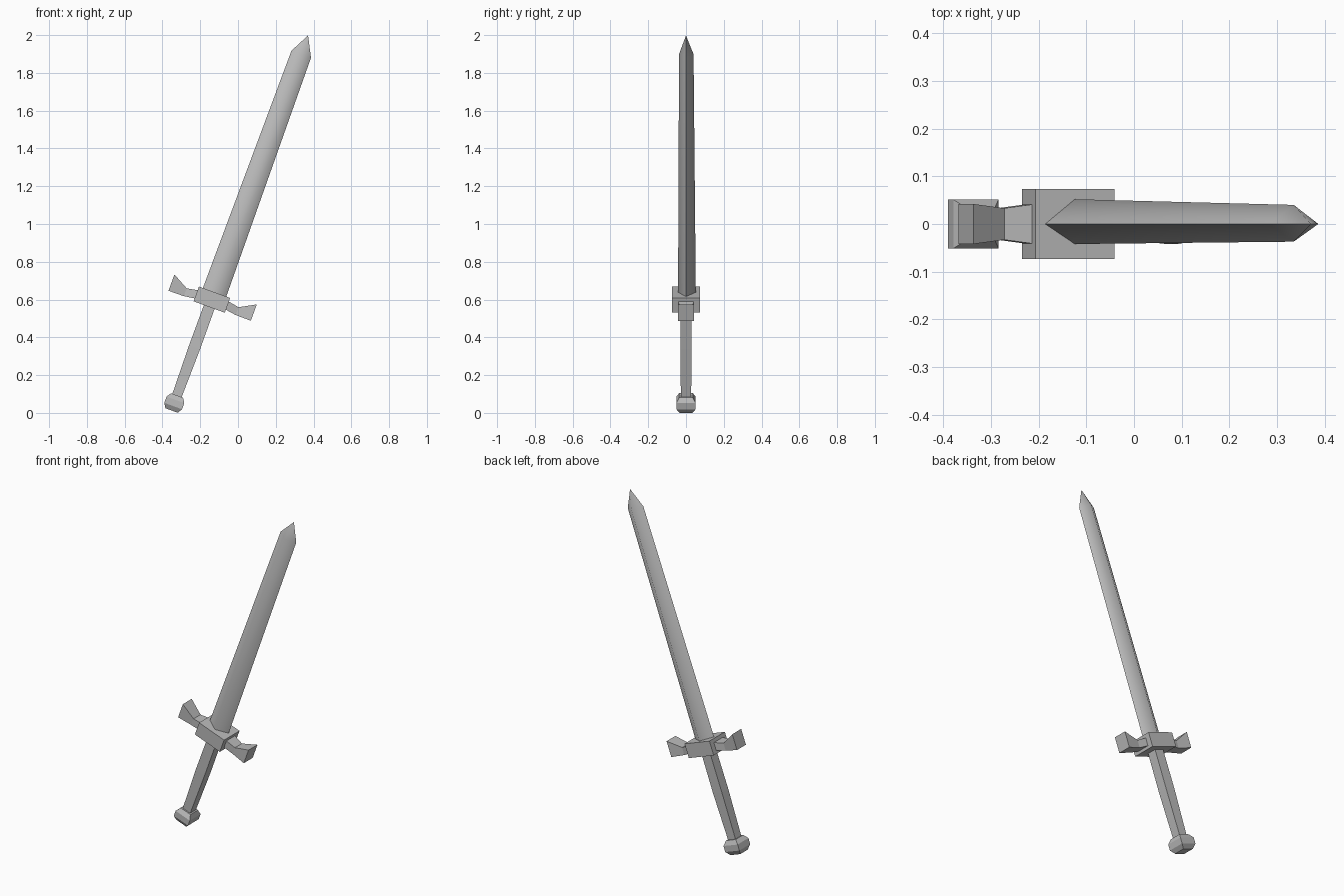
import bpy, bmesh, math
from mathutils import Matrix

if "Cube" in bpy.data.objects:
    bpy.data.objects.remove(bpy.data.objects["Cube"])

# The sword is built upright around the guard centre, then leaned over
LEAN = Matrix.Translation((-0.138, 0, 0.60)) @ Matrix.Rotation(math.radians(20), 4, 'Y')

steel = bpy.data.materials.new("grey steel")
steel.diffuse_color = (0.5, 0.5, 0.5, 1)
steel.use_nodes = True
steel.node_tree.nodes["Principled BSDF"].inputs["Base Color"].default_value = steel.diffuse_color


def loft(name, rings, tip=None, smooth_angle=None):
    """Skin four-point rings; close with a cap or a point."""
    bm = bmesh.new()
    loops = [[bm.verts.new(p) for p in ring] for ring in rings]
    for a, b in zip(loops, loops[1:]):
        for i in range(4):
            j = (i + 1) % 4
            bm.faces.new((a[i], a[j], b[j], b[i]))
    bm.faces.new(loops[0][::-1])
    last = loops[-1]
    if tip:
        t = bm.verts.new(tip)
        for i in range(4):
            bm.faces.new((last[i], last[(i + 1) % 4], t))
    else:
        bm.faces.new(last)
    bmesh.ops.recalc_face_normals(bm, faces=bm.faces[:])
    me = bpy.data.meshes.new(name)
    bm.to_mesh(me)
    bm.free()
    if smooth_angle:
        for f in me.polygons:
            f.use_smooth = True
        me.set_sharp_from_angle(angle=math.radians(smooth_angle))
    me.transform(LEAN)
    me.materials.append(steel)
    ob = bpy.data.objects.new(name, me)
    bpy.context.collection.objects.link(ob)
    return ob


def square(h, w, d):
    """Rectangle across the sword at height h."""
    return [(-w, -d, h), (w, -d, h), (w, d, h), (-w, d, h)]


def diamond(h, w, front, back):
    return [(-w, 0, h), (0, -front, h), (w, 0, h), (0, back, h)]


def arm_ring(x, low, high, d):
    """Rectangle across a guard arm at distance x."""
    return [(x, -d, low), (x, d, low), (x, d, high), (x, -d, high)]


# Blade: diamond section with softened ridges and a short point
loft("blade", [diamond(0.03, 0.066, 0.042, 0.052),
               diamond(1.382, 0.055, 0.037, 0.040)],
     tip=(0, 0, 1.488), smooth_angle=85)

# Guard block with a flared arm on each side
loft("guard_block", [square(-0.042, 0.088, 0.073), square(0.041, 0.088, 0.073)])
for side, label in ((-1, "left"), (1, "right")):
    loft("guard_arm_" + label, [arm_ring(side * 0.080, -0.024, 0.022, 0.042),
                                arm_ring(side * 0.146, -0.034, 0.010, 0.033),
                                arm_ring(side * 0.232, -0.035, 0.057, 0.042)])

# Grip: square bar, slightly swollen in the middle
loft("grip", [square(-0.55, 0.026, 0.027), square(-0.27, 0.031, 0.030),
              square(-0.03, 0.030, 0.029)])

# Pommel: block with bevelled top and bottom
loft("pommel", [square(-0.625, 0.035, 0.035), square(-0.600, 0.050, 0.051),
                square(-0.565, 0.050, 0.051), square(-0.540, 0.034, 0.036)])
